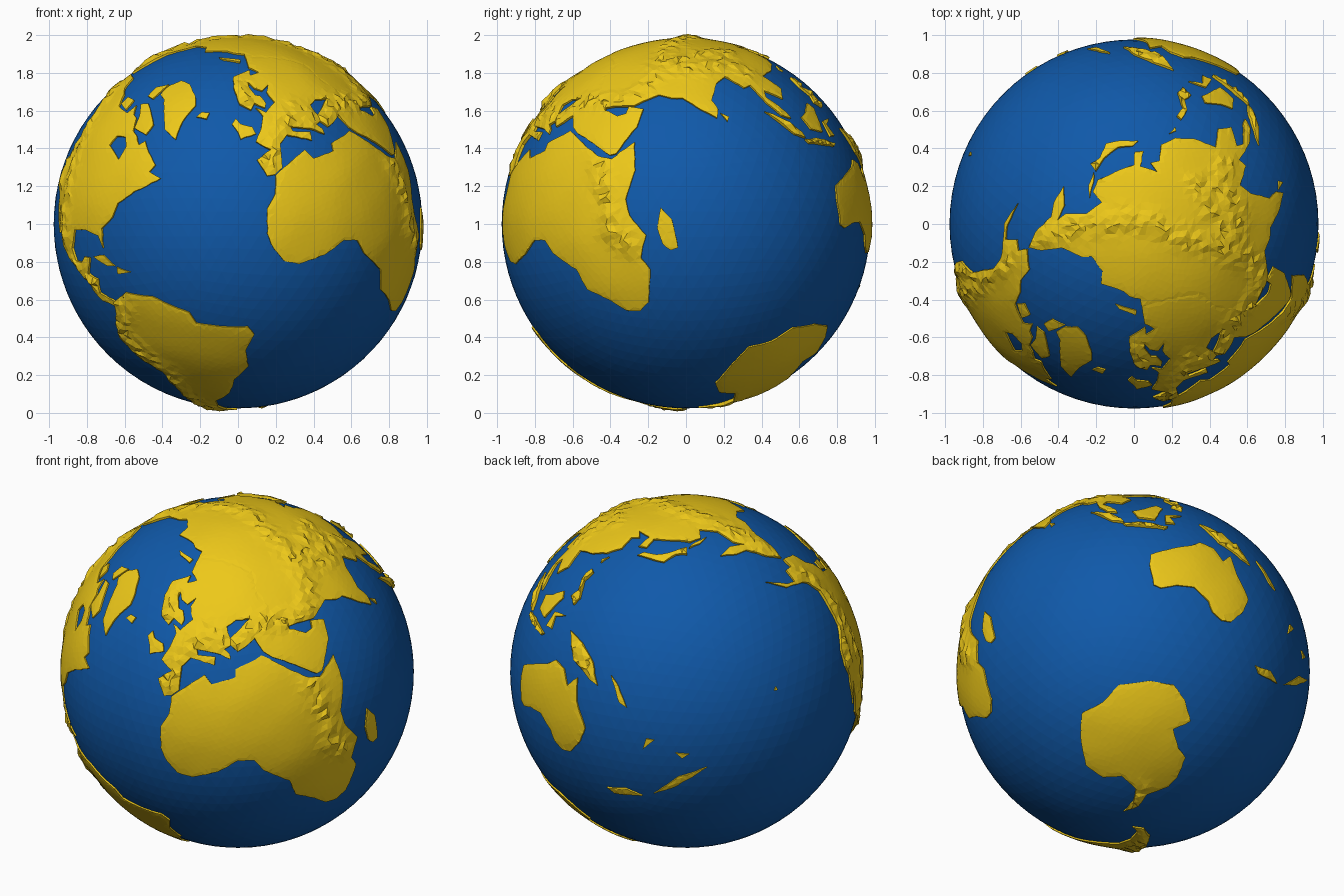
import bpy, bmesh, math, random
from mathutils import Vector, noise, geometry

random.seed(4)
SEA, COAST, FLOOR = 0.976, 0.982, 0.95
CENTRE = Vector((0, 0, 1))
# tilted globe axes: prime meridian, 90 east, north pole
E0 = Vector((.562, -.796, -.226))
E90 = Vector((.764, .3955, .508))
POLE = Vector((-.316, -.458, .831))


def material(name, rgb):
    m = bpy.data.materials.new(name)
    m.diffuse_color = (*rgb, 1)
    return m


GOLD = material("gold", (.85, .58, .01))
BLUE = material("blue", (.005, .1, .4))


def globe(lon, lat):
    a, b = math.radians(lon), math.radians(lat)
    v = E0 * math.cos(b) * math.cos(a) + E90 * math.cos(b) * math.sin(a) + POLE * math.sin(b)
    return v.normalized()


def ridge(*pts):
    vs = [globe(*p) for p in pts]
    return [a.lerp(b, i / 8).normalized() for a, b in zip(vs, vs[1:]) for i in range(9)]


# mountain ranges
PEAKS = (ridge((-150, 63), (-135, 60), (-120, 50), (-110, 40), (-104, 26), (-98, 18), (-85, 12))
         + ridge((-122, 47), (-119, 37)) + ridge((-74, 8), (-78, -3), (-69, -18), (-70, -35), (-73, -50))
         + ridge((-4, 41), (1, 43), (8, 46), (15, 47), (24, 48), (26, 45), (21, 42))
         + ridge((30, 38), (42, 39), (48, 34), (56, 29), (66, 31), (72, 36), (85, 29), (97, 29), (100, 22))
         + ridge((72, 36), (80, 42), (92, 49), (105, 52), (118, 56), (135, 62), (150, 64), (170, 66))
         + ridge((75, 36), (90, 36), (103, 34)) + ridge((38, 12), (36, 2), (32, -8), (34, -14))
         + ridge((100, 0), (110, -7), (120, -8)) + ridge((122, 17), (125, 8)) + ridge((135, -4), (146, -7))
         + ridge((136, 36), (142, 44)) + ridge((8, 61), (16, 67)) + ridge((-63, -70), (-66, -74)))


def height(v):
    d = min((v - p).length_squared for p in PEAKS)
    jag = .022 * math.exp(-d / .0036) * (.15 + .85 * random.random())
    return .986 + .004 * noise.noise(v * 5) + jag


# even scatter of points for the land facets
N = 13000
SCATTER = []
for i in range(N):
    z, a = 1 - (2 * i + 1) / N, i * 2.39996
    s = math.sqrt(1 - z * z)
    j = Vector([random.uniform(-.008, .008) for _ in range(3)])
    SCATTER.append((Vector((s * math.cos(a), s * math.sin(a), z)) + j).normalized())


def inside(p, loop):
    hit = False
    for a, b in zip(loop, loop[1:] + loop[:1]):
        if (a.y > p.y) != (b.y > p.y) and p.x < (b.x - a.x) * (p.y - a.y) / (b.y - a.y) + a.x:
            hit = not hit
    return hit


def land(name, outline, *holes):
    """Raised plate of flat triangles inside a coast given as (lon, lat)."""
    coast = [globe(*p) for p in outline]
    c = sum(coast, Vector()).normalized()
    e1 = c.orthogonal().normalized()
    e2 = c.cross(e1)

    def flat(v):
        k = 2 / (1 + v.dot(c))
        return Vector((v.dot(e1) * k, v.dot(e2) * k))

    def unflat(p):
        r = p.length_squared / 4
        return ((1 - r) * c + p.x * e1 + p.y * e2) / (1 + r)

    loops, pts, edges = [], [], []
    for src in (outline, *holes):
        corner = [flat(globe(*p)) for p in src]
        loop = []
        for a, b in zip(corner, corner[1:] + corner[:1]):
            n = max(1, round((b - a).length / .035))
            loop.append(a)
            for i in range(1, n):
                loop.append(a.lerp(b, i / n) + Vector((random.uniform(-.003, .003), random.uniform(-.003, .003))))
        k = len(pts)
        edges += [(k + i, k + (i + 1) % len(loop)) for i in range(len(loop))]
        pts += loop
        loops.append(loop)
    rim = list(pts)
    lo = Vector((min(p.x for p in rim), min(p.y for p in rim)))
    hi = Vector((max(p.x for p in rim), max(p.y for p in rim)))

    def is_land(p):
        return inside(p, loops[0]) and not any(inside(p, h) for h in loops[1:])

    for v in SCATTER:
        if v.dot(c) > -.3:
            p = flat(v)
            if lo.x < p.x < hi.x and lo.y < p.y < hi.y and is_land(p):
                if min((p - q).length_squared for q in rim) > .00016:
                    pts.append(p)
    out = geometry.delaunay_2d_cdt(pts, edges, [], 0, 1e-6)
    verts, faces = out[0], out[2]
    bm = bmesh.new()
    bv = [bm.verts.new(unflat(p)) for p in verts]
    for f in faces:
        if is_land(sum((verts[i] for i in f), Vector((0, 0))) / len(f)):
            bm.faces.new([bv[i] for i in f])
    bmesh.ops.delete(bm, geom=[v for v in bm.verts if not v.link_faces], context='VERTS')
    bm.normal_update()
    for f in bm.faces:
        if f.normal.dot(f.calc_center_median()) < 0:
            f.normal_flip()
    shore = {v for v in bm.verts if v.is_boundary}
    for v in bm.verts:
        h = height(v.co)
        v.co *= (COAST + h) / 2 if v in shore else h
    # cliff down into the sea
    walls = bmesh.ops.extrude_edge_only(bm, edges=[e for e in bm.edges if e.is_boundary])
    for v in walls['geom']:
        if isinstance(v, bmesh.types.BMVert):
            v.co = v.co.normalized() * FLOOR
    me = bpy.data.meshes.new(name)
    bm.to_mesh(me)
    bm.free()
    me.materials.append(GOLD)
    ob = bpy.data.objects.new(name, me)
    ob.location = CENTRE
    bpy.context.collection.objects.link(ob)


# ocean ball
bpy.ops.mesh.primitive_ico_sphere_add(subdivisions=5, radius=SEA, location=CENTRE)
bpy.context.object.name = "ocean"
bpy.context.object.data.materials.append(BLUE)

# continents
land("africa", [(-6, 36), (3, 37), (10.5, 37.3), (11, 33.5), (20, 31), (22, 33), (30, 31.3), (33, 31), (35.5, 25),
     (37.5, 20), (39.5, 15.5), (43, 12), (52, 13), (48, 4.5), (41, -2), (39.5, -7), (40.7, -15), (35, -20),
     (35.3, -24.5), (32.5, -27.5), (27, -32.5), (22, -33), (18, -30), (16, -24), (12, -17), (13.5, -10), (9, -1),
     (8.5, 4), (4, 7), (-4, 6.5), (-13, 8), (-17, 11), (-18.5, 16), (-18.5, 21), (-15, 28), (-9.8, 31)])
land("europe", [(-9, 37), (-9, 43), (-1.5, 43.5), (-4.5, 48.3), (2, 51), (8, 54), (9, 57.5), (11, 54.3), (20, 54.8),
     (22, 57.5), (24, 59), (30, 60), (23, 60.3), (22, 63), (25, 65.5), (21, 64.5), (17, 61), (18.5, 59.5),
     (16, 56.5), (13, 55.5), (11, 59), (6, 58), (4, 62), (13, 68), (26, 71), (41, 67.5), (34, 66.5), (40, 64.5),
     (44, 68), (61, 69), (64, 60), (62, 50), (53, 45), (51, 38), (45, 36), (36, 36.3), (30.5, 36.5), (27, 37),
     (26.5, 40), (23.5, 40.3), (24, 38), (22.8, 36.5), (19.5, 41), (13.5, 45.5), (12.5, 44), (18.5, 40.2),
     (16, 38), (12, 42), (9, 44.3), (3.5, 43.3), (-.3, 39), (-2, 36.8), (-6, 36.2)],
     [(28.5, 42), (31, 45.5), (36, 45), (40.5, 42), (35, 42)])
land("asia", [(60, 69), (68, 69), (73, 72), (80, 73), (104, 77.5), (113, 74), (130, 71.5), (140, 72.5), (160, 70),
     (180, 69), (190, 66), (179, 63), (165, 60), (162.5, 56), (156.7, 51), (156, 57), (161, 61.5), (155, 59.5),
     (142, 59), (135, 54.5), (141, 52), (140, 48), (132, 43), (127.5, 40), (129.5, 36), (126.5, 34.5), (125, 39.5),
     (118, 38.5), (122, 37), (119.5, 35), (122, 30), (119, 25.5), (113.5, 22), (106, 19.5), (109, 13), (106, 9),
     (101, 13.2), (99.7, 10.5), (103.5, 4), (104, 1.4), (101, 3), (98.3, 8.5), (97.5, 16.5), (94.5, 16),
     (91.5, 22.5), (87, 21), (81, 15), (81, 11), (79, 8.3), (76, 13), (73, 20), (70, 21.5), (67, 25), (57.5, 25.5),
     (55, 27), (50, 30), (48, 31), (44, 37), (49, 40), (50, 45), (60, 50), (62, 60)])
land("arabia", [(50, 32), (48, 30), (51, 25), (54, 24.2), (56, 26), (59.8, 22.5), (55, 17.5), (45, 12.8),
     (43, 13.5), (39.5, 21), (35.5, 28), (34.5, 31.5), (36, 37), (46, 38)])
land("north_america", [(-168, 66), (-157, 71), (-141, 70), (-128, 70.5), (-115, 68), (-97, 68.5), (-94, 72),
     (-88, 69), (-82, 68), (-78, 63.5), (-73, 62), (-69, 59), (-65, 60.3), (-61, 56.5), (-56, 52), (-59, 50),
     (-53, 47.5), (-60, 45.5), (-66, 44), (-70, 42), (-74, 40), (-76, 35.5), (-81, 31.5), (-80, 25.5), (-82.7, 29),
     (-90, 29.5), (-97, 28), (-97.5, 22), (-95, 18.5), (-91.5, 18.8), (-90, 21), (-87, 21.3), (-88, 16),
     (-83.5, 15), (-83.5, 10.5), (-80, 9.3), (-77, 8.5), (-78, 7), (-83, 8), (-87.5, 12.5), (-94, 16), (-105, 20),
     (-109, 25.5), (-113.5, 31), (-109.7, 23), (-115, 29), (-117, 32.5), (-121, 35), (-124.3, 40), (-124, 48),
     (-130, 54), (-136, 59), (-146, 60.5), (-152, 59.5), (-163, 54.5), (-176, 52), (-163, 56), (-158, 58.5),
     (-165, 61.5), (-161, 64.3)],
     [(-92, 57), (-90, 60.5), (-82, 61), (-78, 58), (-80, 53.5), (-84, 55)])
land("south_america", [(-78, 8), (-72, 12), (-62, 10.7), (-51, 4), (-50, 0), (-44, -2.5), (-35, -5.5), (-34, -9),
     (-38.5, -14), (-40, -21), (-47, -26), (-52, -33), (-57, -36.5), (-62, -39), (-66, -45), (-68.5, -52),
     (-65.5, -55), (-72, -54), (-75, -48), (-73.5, -38), (-71, -30), (-70.3, -18.5), (-76, -14), (-81, -5),
     (-80, 0), (-78, 4)])
land("australia", [(114, -22), (113.5, -26), (115, -34), (118, -35), (124, -33), (131, -32), (138, -35), (141, -38),
     (146, -39), (150, -37.5), (153, -31), (153, -25.5), (146, -19), (142.5, -12), (140, -16.5), (136, -12.5),
     (131, -12), (128, -15), (122, -18)])
land("antarctica", [(-57, -63.5), (-62, -69), (-62, -75), (-35, -78), (-20, -73), (0, -70), (30, -69), (50, -66.5),
     (70, -69), (90, -66.5), (115, -66.5), (135, -66), (150, -68.5), (170, -72), (165, -78), (-160, -78.5),
     (-145, -75.5), (-115, -74), (-100, -73), (-75, -72.5), (-67, -67)])

# islands
land("greenland", [(-44, 59.5), (-52, 64), (-54, 69), (-60, 76), (-70, 78), (-62, 82), (-32, 83.5), (-18, 80),
     (-20, 74), (-24, 70), (-38, 65.5)])
land("baffin_island", [(-90, 73), (-80, 74), (-68, 70), (-62, 66), (-66, 62.5), (-78, 64.5), (-80, 69)])
land("ellesmere_island", [(-92, 80.5), (-65, 82.5), (-78, 76), (-90, 76.5)])
land("victoria_island", [(-118, 72), (-105, 73), (-102, 69), (-116, 69)])
land("iceland", [(-27, 65.5), (-22, 66.5), (-17, 65), (-21, 63.3)])
land("britain", [(-10, 51.5), (-2, 50.5), (-1, 53), (-5, 56), (-5, 58.5), (-9, 57.5), (-9, 54)])
land("novaya_zemlya", [(52, 71), (57, 70.7), (68, 77), (60, 76)])
land("cuba", [(-85, 22), (-80, 23.3), (-75, 20.3), (-78, 20)])
land("hispaniola", [(-74, 20), (-68.5, 18.7), (-74, 17.8)])
land("madagascar", [(49.3, -10), (50.5, -15), (47.5, -23.5), (45, -23), (43.8, -20), (45, -15)])
land("sri_lanka", [(81, 9.5), (82.8, 7.3), (81.5, 6)])
land("sumatra", [(95.5, 5.5), (98, 4), (104, -2), (105.8, -5.8), (102, -4), (98.5, 1)])
land("java", [(105.5, -6.3), (110.5, -6.3), (120, -8), (119, -9), (106.5, -7.7)])
land("borneo", [(109, 1.5), (113, 3.5), (117, 7), (119, 5), (117.5, 1), (116, -4), (110.5, -3)])
land("sulawesi", [(119.5, 0), (125, 1.5), (121, -1), (122.5, -5), (119.5, -5.5)])
land("philippines", [(120.5, 18.5), (122.3, 18), (122, 14), (126, 9), (125.5, 6), (122, 7.5), (123, 10.5), (120.5, 14)])
land("taiwan", [(120, 23), (121.5, 25.2), (121, 22)])
land("japan", [(130, 32), (131, 34.3), (136, 36.3), (140, 41), (142, 45.5), (145, 43.5), (141.7, 41), (141, 36), (136, 34)])
land("sakhalin", [(142, 54), (143.8, 50), (142.7, 46), (141.8, 49)])
land("new_guinea", [(131, -1), (138, -1.7), (145, -4.5), (150.5, -10), (147, -10), (143, -8.8), (138, -8), (134, -4)])
land("solomon_islands", [(153, -4.5), (157, -6), (163, -10.5), (160, -10.5)])
land("fiji", [(174, -16), (176.5, -15), (175, -20)])
land("samoa", [(-175, -15), (-171, -13), (-172, -15.5)])
land("new_zealand_south", [(171, -42), (175, -42.5), (185, -36.5), (178, -37.5)])
land("new_zealand_north", [(-172, -33), (-168, -27), (-163, -14), (-169, -22)])
land("hawaii", [(-156, 20.3), (-154.8, 19.5), (-156, 18.8)])
